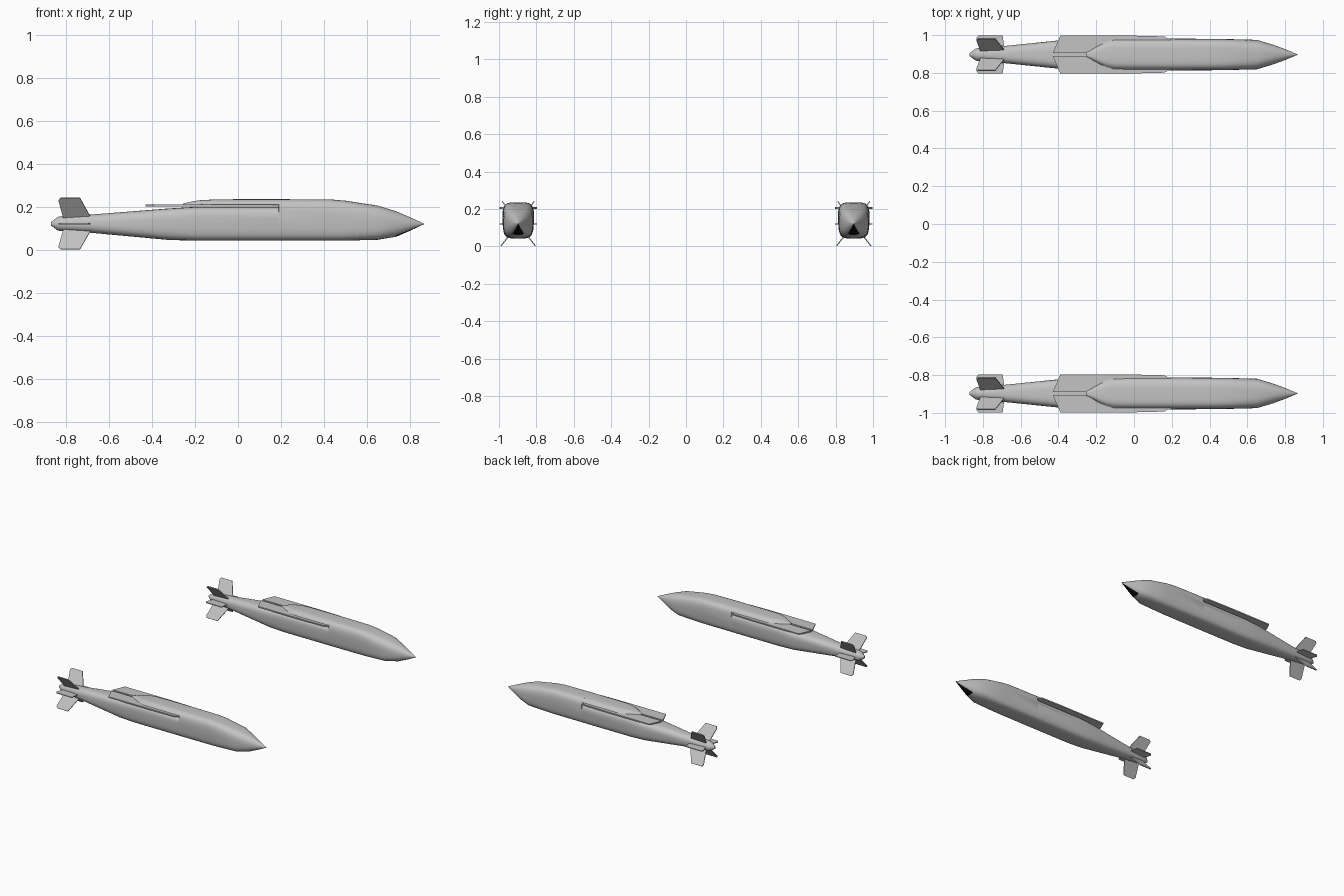
import bpy, bmesh, math

if "Cube" in bpy.data.objects:
    bpy.data.objects.remove(bpy.data.objects["Cube"])

ZC = 0.12   # height of the body axis


def material(name, v):
    m = bpy.data.materials.new(name)
    m.diffuse_color = (v, v, v, 1)
    m.use_nodes = True
    m.node_tree.nodes["Principled BSDF"].inputs["Base Color"].default_value = m.diffuse_color
    return m


GREY = material("light_grey", 0.55)
BLACK = material("seeker_black", 0.004)


def finish(bm, name, mats, smooth=None):
    bmesh.ops.recalc_face_normals(bm, faces=bm.faces)
    me = bpy.data.meshes.new(name)
    bm.to_mesh(me)
    bm.free()
    for m in mats:
        me.materials.append(m)
    ob = bpy.data.objects.new(name, me)
    bpy.context.collection.objects.link(ob)
    if smooth:
        bpy.ops.object.select_all(action='DESELECT')
        ob.select_set(True)
        bpy.context.view_layer.objects.active = ob
        bpy.ops.object.shade_smooth_by_angle(angle=math.radians(smooth))
    return ob


def section(bm, x, y0, zb, zt, hw, e, floor=-1, n=40):
    """Rounded-square ring around the axis, optionally cut flat at a floor height."""
    ring = []
    for i in range(n):
        a = 2 * math.pi * (i + 0.5) / n
        c, s = math.cos(a), math.sin(a)
        y = math.copysign(abs(c) ** (2 / e), c) * hw
        z = math.copysign(abs(s) ** (2 / e), s)
        if e > 3.5 and z < 0:          # belly narrows slightly
            y *= 1 + 0.12 * z
        z = ZC + z * ((zt - ZC) if z > 0 else (ZC - zb))
        ring.append(bm.verts.new((x, y0 + y, max(z, floor))))
    return ring


def loft(bm, rings):
    for a, b in zip(rings, rings[1:]):
        n = len(a)
        for i in range(n):
            j = (i + 1) % n
            bm.faces.new((a[i], a[j], b[j], b[i]))
    bm.faces.new(rings[0])
    bm.faces.new(rings[-1])


def plate(name, pts, to3d, t):
    """Flat plate of thickness t; to3d maps (u, v, offset) to space."""
    bm = bmesh.new()
    lo = [bm.verts.new(to3d(u, v, -t / 2)) for u, v in pts]
    hi = [bm.verts.new(to3d(u, v, t / 2)) for u, v in pts]
    loft(bm, [lo, hi])
    return finish(bm, name, [GREY])


# x, bottom, top, half width, squareness
BODY = [(-0.870, 0.112, 0.128, 0.008, 2), (-0.838, 0.089, 0.153, 0.032, 2),
        (-0.820, 0.086, 0.156, 0.035, 2), (-0.690, 0.079, 0.163, 0.045, 2.4),
        (-0.320, 0.045, 0.192, 0.083, 4), (-0.200, 0.042, 0.199, 0.085, 4.5),
        (0.188, 0.042, 0.199, 0.085, 4.5), (0.190, 0.042, 0.235, 0.085, 4.5),
        (0.430, 0.042, 0.234, 0.083, 4.5), (0.500, 0.042, 0.228, 0.082, 4.2),
        (0.650, 0.046, 0.205, 0.078, 3.2), (0.735, 0.060, 0.179, 0.053, 2.4),
        (0.800, 0.088, 0.151, 0.029, 2.1), (0.866, 0.119, 0.121, 0.001, 2)]
HUMP = [(-0.255, 0.04, 0.215, 0.012, 4.5), (-0.220, 0.04, 0.223, 0.033, 4.5),
        (-0.180, 0.04, 0.230, 0.058, 4.5), (-0.145, 0.04, 0.232, 0.074, 4.5),
        (-0.105, 0.04, 0.234, 0.083, 4.5), (0.000, 0.04, 0.235, 0.084, 4.5),
        (0.195, 0.04, 0.235, 0.084, 4.5)]
WING = [(-0.43, 0.008), (-0.39, 0.1), (0.0, 0.1), (0.16, 0.096), (0.188, 0.08), (0.188, 0.008)]


def build(y0, tag):
    # lofted body with black window under the nose
    bm = bmesh.new()
    loft(bm, [section(bm, x, y0, zb, zt, hw, e) for x, zb, zt, hw, e in BODY])
    for f in bm.faces:
        c = f.calc_center_median()
        if c.x > 0.74 and abs(c.y - y0) < 0.56 * (ZC - c.z):
            f.material_index = 1
    finish(bm, "body_" + tag, [GREY, BLACK], 28)

    # raised spine above the folded wings
    bm = bmesh.new()
    loft(bm, [section(bm, x, y0, zb, zt, hw, e, 0.211) for x, zb, zt, hw, e in HUMP])
    bmesh.ops.remove_doubles(bm, verts=bm.verts, dist=1e-5)
    finish(bm, "spine_" + tag, [GREY], 28)

    for s, side in ((1, "left"), (-1, "right")):
        # folded wing
        plate(f"wing_{side}_{tag}", WING,
              lambda u, v, o: (u, y0 + s * v, 0.205 + o), 0.009)
        # tail fins: upper, level, lower
        for pos, ty, tz in (("upper", 0.085, 0.12), ("level", 0.1, 0.0), ("lower", 0.092, -0.118)):
            r = math.hypot(ty, tz)
            dy, dz = s * ty / r, tz / r
            front = -0.695 if pos == "level" else -0.735
            pts = [(-0.81, 0.02), (-0.835, r - 0.014), (-0.825, r),
                   (front, r), (-0.688, 0.045), (-0.688, 0.02)]
            plate(f"fin_{pos}_{side}_{tag}", pts,
                  lambda u, v, o: (u, y0 + dy * v - dz * o, ZC + dz * v + dy * o), 0.006)


build(0.897, "far")
build(-0.897, "near")
